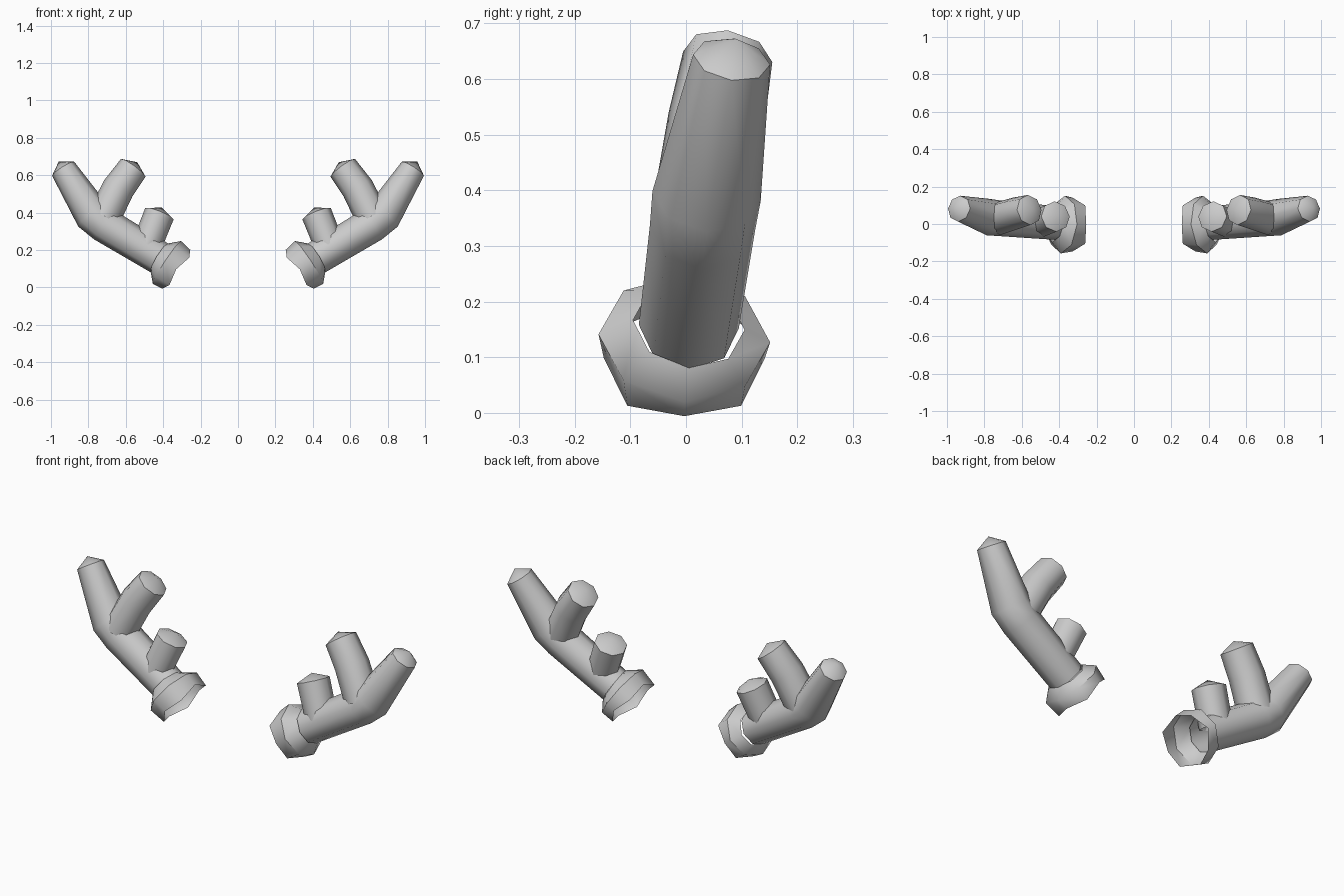
import bpy, bmesh, math
from mathutils import Vector

if "Cube" in bpy.data.objects:
    bpy.data.objects.remove(bpy.data.objects["Cube"])

SIDES = 8


def tube(name, stations, apex=0.0, wobble=0.0, flat=1.0):
    """Eight-sided tube through (x, y, z, radius) stations, open at the start,
    closed by a low cone of height `apex`; wobble pushes alternate rim points out."""
    pts = [Vector(s[:3]) for s in stations]
    bm = bmesh.new()
    rings = []
    for i, (p, s) in enumerate(zip(pts, stations)):
        n = Vector()
        if i > 0:
            n += (p - pts[i - 1]).normalized()
        if i < len(pts) - 1:
            n += (pts[i + 1] - p).normalized()
        n.normalize()
        side = (Vector((0, 1, 0)) - n * n.y).normalized()
        up = side.cross(n)
        ring = []
        for k in range(SIDES):
            a = 2 * math.pi * k / SIDES
            co = p + s[3] * (side * math.cos(a) * flat + up * math.sin(a))
            if i == 0 and k % 2:
                co -= n * wobble
            ring.append(bm.verts.new(co))
        rings.append(ring)
    for a, b in zip(rings, rings[1:]):
        for k in range(SIDES):
            j = (k + 1) % SIDES
            bm.faces.new((a[k], a[j], b[j], b[k]))
    if apex:
        tip = bm.verts.new(pts[-1] + (pts[-1] - pts[-2]).normalized() * apex)
        for k in range(SIDES):
            bm.faces.new((rings[-1][k], rings[-1][(k + 1) % SIDES], tip))
    bmesh.ops.recalc_face_normals(bm, faces=bm.faces)
    mesh = bpy.data.meshes.new(name)
    bm.to_mesh(mesh)
    bm.free()
    ob = bpy.data.objects.new(name, mesh)
    bpy.context.collection.objects.link(ob)
    bpy.ops.object.select_all(action='DESELECT')
    ob.select_set(True)
    bpy.context.view_layer.objects.active = ob
    bpy.ops.object.shade_smooth_by_angle(angle=math.radians(50))
    # Opposite antler
    ob.modifiers.new("mirror", 'MIRROR').use_clip = False
    return ob


# Main beam with its two-step elbow
tube("antler_beam", [(0.415, 0.005, 0.155, 0.09), (0.715, 0.03, 0.335, 0.095),
                     (0.78, 0.037, 0.39, 0.098), (0.935, 0.082, 0.635, 0.07)], apex=0.045)

# Bent upper tine
tube("upper_tine", [(0.72, 0.03, 0.37, 0.09), (0.64, 0.055, 0.53, 0.087),
                    (0.56, 0.075, 0.64, 0.081)], apex=0.037)

# Short lower tine
tube("lower_tine", [(0.49, 0.01, 0.22, 0.08), (0.42, 0.04, 0.395, 0.082)], apex=0.035)

# Flared hollow burr at the base
tube("antler_burr", [(0.33, -0.003, 0.098, 0.128), (0.38, -0.003, 0.134, 0.137),
                     (0.42, 0.005, 0.158, 0.09)], wobble=0.02, flat=1.13)
